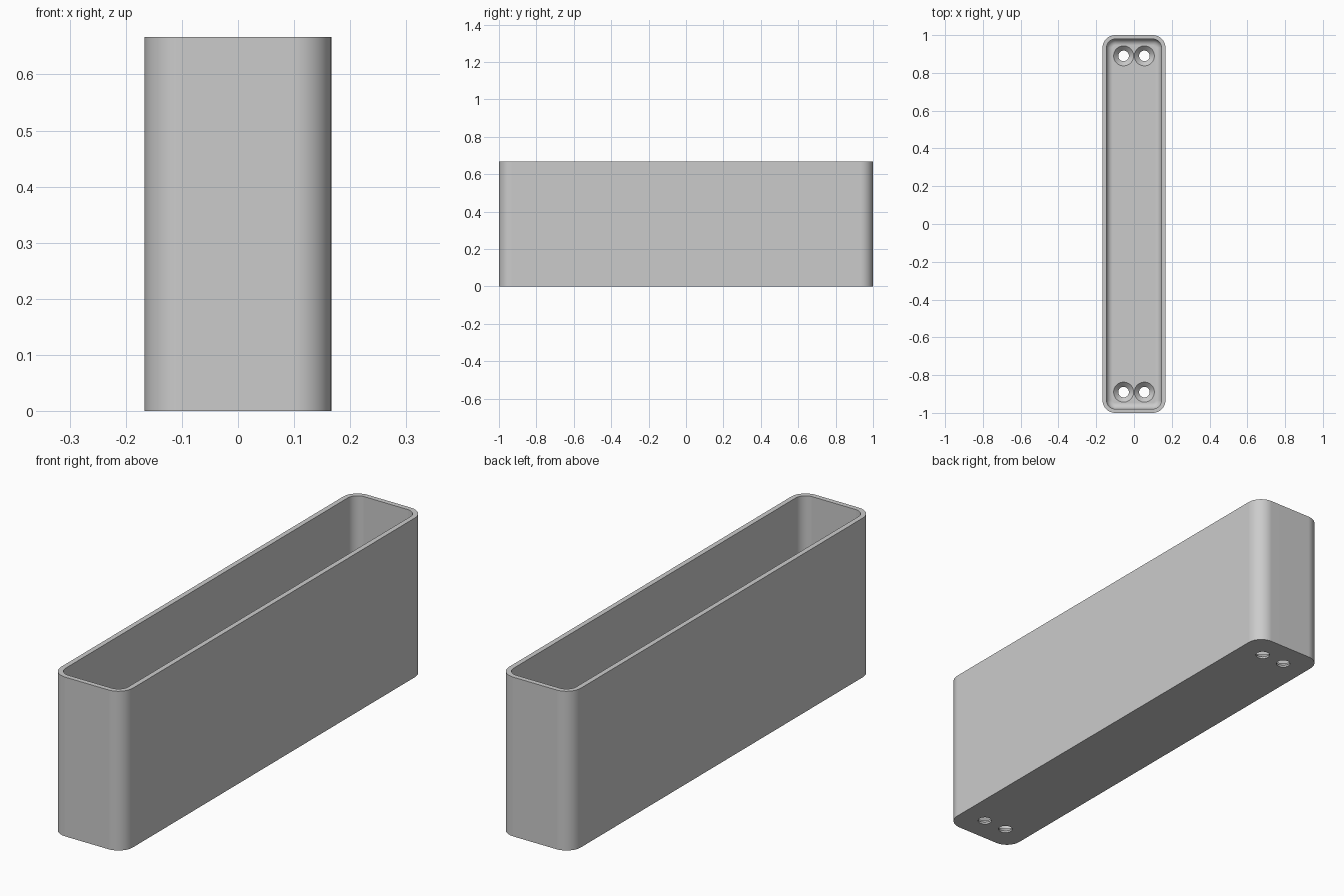
import bpy, bmesh, math

if "Cube" in bpy.data.objects:
    bpy.data.objects.remove(bpy.data.objects["Cube"], do_unlink=True)

WIDTH, LENGTH, HEIGHT = 0.333, 2.0, 0.667
CORNER, WALL, FLOOR, FILLET = 0.067, 0.021, 0.033, 0.033
CORNER_STEPS, FILLET_STEPS = 12, 8

grey = bpy.data.materials.new("light grey")
grey.use_nodes = True
colour = (0.6, 0.6, 0.6, 1)
grey.diffuse_color = colour
grey.node_tree.nodes["Principled BSDF"].inputs["Base Color"].default_value = colour


def rounded_loop(bm, inset, z):
    """Ring of vertices round a rounded rectangle, inset from the outer shell."""
    r = CORNER - inset
    cx, cy = WIDTH / 2 - CORNER, LENGTH / 2 - CORNER
    ring = []
    for quarter, (sx, sy) in enumerate([(1, 1), (-1, 1), (-1, -1), (1, -1)]):
        for i in range(CORNER_STEPS + 1):
            a = math.pi / 2 * (quarter + i / CORNER_STEPS)
            ring.append(bm.verts.new((sx * cx + r * math.cos(a), sy * cy + r * math.sin(a), z)))
    return ring


def skin(name, rings, bm):
    """Bridge successive rings, cap both ends and make an object."""
    for a, b in zip(rings, rings[1:]):
        for i in range(len(a)):
            j = (i + 1) % len(a)
            bm.faces.new((a[i], a[j], b[j], b[i]))
    bm.faces.new(rings[0][::-1])
    bm.faces.new(rings[-1])
    bmesh.ops.recalc_face_normals(bm, faces=bm.faces)
    mesh = bpy.data.meshes.new(name)
    bm.to_mesh(mesh)
    bm.free()
    obj = bpy.data.objects.new(name, mesh)
    bpy.context.collection.objects.link(obj)
    mesh.materials.append(grey)
    return obj


# Open trough: outer wall, flat rim, inner wall, filleted floor
bm = bmesh.new()
rings = [rounded_loop(bm, 0, 0), rounded_loop(bm, 0, HEIGHT), rounded_loop(bm, WALL, HEIGHT)]
for i in range(FILLET_STEPS + 1):
    a = math.pi / 2 * i / FILLET_STEPS
    rings.append(rounded_loop(bm, WALL + FILLET * (1 - math.cos(a)),
                              FLOOR + FILLET * (1 - math.sin(a))))
trough = skin("trough", rings, bm)

# Countersunk screw holes, a pair at each end
HOLE, SINK = 0.028, 0.053
profile = [(HOLE, -0.05), (HOLE, FLOOR - (SINK - HOLE)), (SINK, FLOOR), (SINK, 0.15)]
cutters = []
for x in (-0.055, 0.055):
    for y in (-0.89, 0.89):
        bm = bmesh.new()
        rings = [[bm.verts.new((x + r * math.cos(t * math.tau / 48),
                                y + r * math.sin(t * math.tau / 48), z)) for t in range(48)]
                 for r, z in profile]
        cutter = skin("screw_hole_cutter", rings, bm)
        cutter.hide_render = True
        cutters.append(cutter)
        cut = trough.modifiers.new("screw hole", "BOOLEAN")
        cut.operation, cut.solver, cut.object = "DIFFERENCE", "EXACT", cutter

# Apply the cuts, then drop the cutters
bpy.ops.object.select_all(action="DESELECT")
bpy.context.view_layer.objects.active = trough
trough.select_set(True)
for name in [m.name for m in trough.modifiers]:
    bpy.ops.object.modifier_apply(modifier=name)
for cutter in cutters:
    bpy.data.objects.remove(cutter, do_unlink=True)

# Smooth corners, crisp rims, flat large faces
bpy.ops.object.shade_smooth_by_angle(angle=math.radians(30))
flat = trough.modifiers.new("flat faces", "WEIGHTED_NORMAL")
flat.keep_sharp = True
